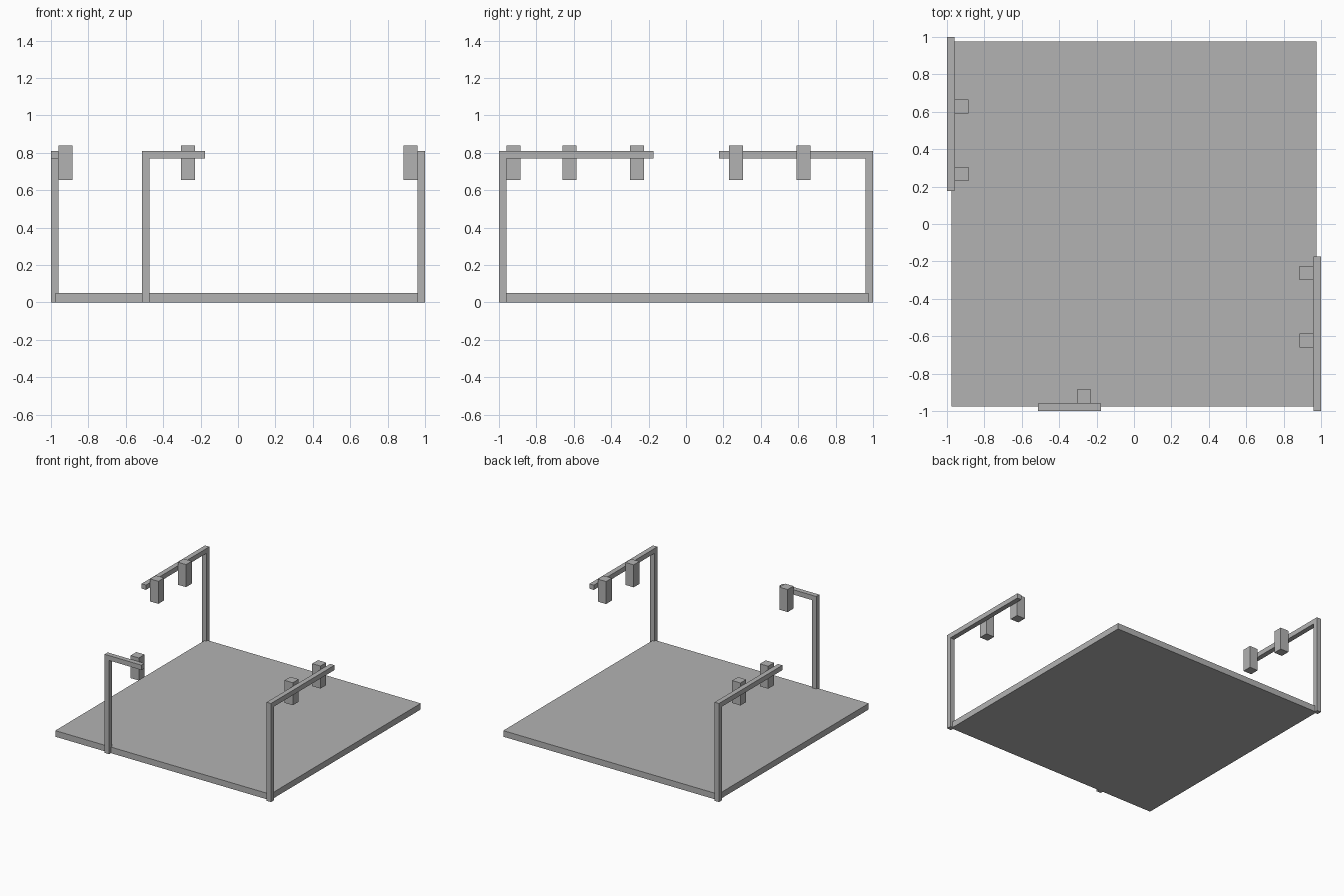
import bpy

default = bpy.data.objects.get("Cube")
if default:
    bpy.data.objects.remove(default, do_unlink=True)

grey = bpy.data.materials.new("plain grey")
grey.use_nodes = True
grey.diffuse_color = (0.45, 0.45, 0.45, 1)
grey.node_tree.nodes["Principled BSDF"].inputs["Base Color"].default_value = grey.diffuse_color


def box(name, low, high):
    """Axis-aligned box between two opposite corners, given in any order."""
    bpy.ops.mesh.primitive_cube_add(size=1, location=[(a + b) / 2 for a, b in zip(low, high)])
    obj = bpy.context.object
    obj.name = name
    obj.scale = [abs(b - a) for a, b in zip(low, high)]
    bpy.ops.object.transform_apply(location=False, rotation=False, scale=True)
    obj.data.materials.append(grey)
    return obj


BAR = 0.04                     # thickness of posts and arms
ARM_TOP = 0.81
LAMP = 0.075                   # width of a lamp head
LAMP_BOTTOM, LAMP_TOP = 0.655, 0.84


def gantry(name, place, start, end, lamps):
    """Post at start with an arm running to end; place maps (along, inward) to x, y."""
    step = BAR if end > start else -BAR

    def part(label, a0, a1, d0, d1, z0, z1):
        box(f"{name}_{label}", (*place(a0, d0), z0), (*place(a1, d1), z1))

    part("post", start, start + step, 0, BAR, 0, ARM_TOP - BAR)
    part("arm", start, end, 0, BAR, ARM_TOP - BAR, ARM_TOP)
    for i, centre in enumerate(lamps, 1):
        part(f"lamp_{i}", centre - LAMP / 2, centre + LAMP / 2,
             BAR, BAR + LAMP, LAMP_BOTTOM, LAMP_TOP)


# Ground slab
box("ground_slab", (-0.977, -0.977, 0), (0.977, 0.977, 0.05))

# Signal gantries on three edges, lamps hung on the inner side
gantry("right_gantry", lambda a, d: (-1 + d, a), 1, 0.177, (0.627, 0.267))
gantry("left_gantry", lambda a, d: (1 - d, a), -1, -0.175, (-0.622, -0.263))
gantry("front_gantry", lambda a, d: (a, -1 + d), -0.512, -0.177, (-0.267,))
